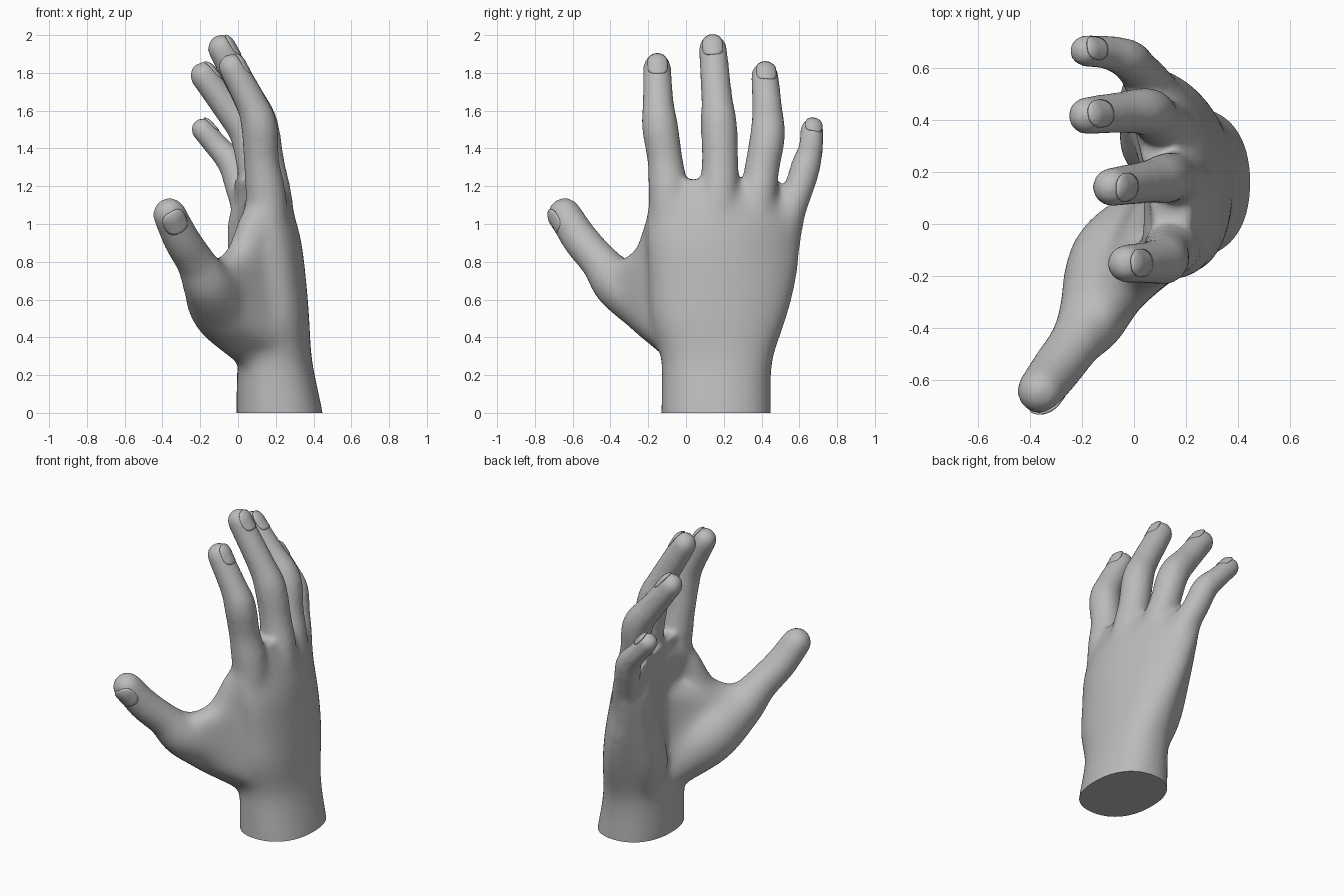
import bpy, bmesh, math
from mathutils import Vector

if "Cube" in bpy.data.objects:
    bpy.data.objects.remove(bpy.data.objects["Cube"])

skin = bpy.data.materials.new("clay grey")
skin.diffuse_color = (0.5, 0.5, 0.5, 1)
skin.use_nodes = True
skin.node_tree.nodes["Principled BSDF"].inputs["Base Color"].default_value = skin.diffuse_color


def new_object(name, bm):
    bmesh.ops.recalc_face_normals(bm, faces=bm.faces[:])
    me = bpy.data.meshes.new(name)
    bm.to_mesh(me)
    bm.free()
    me.materials.append(skin)
    ob = bpy.data.objects.new(name, me)
    bpy.context.collection.objects.link(ob)
    return ob


def loft(bm, rings):
    """Skin a list of equal-length point rings and cap both ends."""
    vs = [[bm.verts.new(p) for p in r] for r in rings]
    n = len(vs[0])
    for a, b in zip(vs, vs[1:]):
        for i in range(n):
            bm.faces.new((a[i], a[(i + 1) % n], b[(i + 1) % n], b[i]))
    bm.faces.new(vs[0])
    bm.faces.new(vs[-1][::-1])


def spline(pts, steps=6):
    """Catmull-Rom through tuples of any size."""
    P = [Vector(p) for p in pts]
    P = [P[0] * 2 - P[1]] + P + [P[-1] * 2 - P[-2]]
    out = []
    for i in range(1, len(P) - 2):
        a, b, c, d = P[i - 1:i + 3]
        for k in range(steps):
            t = k / steps
            out.append(0.5 * (2 * b + (c - a) * t + (2 * a - 5 * b + 4 * c - d) * t * t
                              + (3 * b - a - 3 * c + d) * t ** 3))
    return out + [P[-2]]


def tube(bm, pts, sides=20):
    """Round-ended limb through (x, y, z, radius) points."""
    s = spline(pts)
    c = [Vector(p[:3]) for p in s]
    r = [p[3] for p in s]
    tan = [(c[min(i + 1, len(c) - 1)] - c[max(i - 1, 0)]).normalized() for i in range(len(c))]
    caps = [math.radians(a) for a in (8, 25, 45, 68)]
    prof = [(c[0] - tan[0] * r[0] * math.cos(a), tan[0], r[0] * math.sin(a)) for a in caps]
    prof += list(zip(c, tan, r))
    prof += [(c[-1] + tan[-1] * r[-1] * math.cos(a), tan[-1], r[-1] * math.sin(a))
             for a in reversed(caps)]
    rings = []
    for o, d, q in prof:
        u = Vector((0.3, 1, 0.1)).cross(d).normalized()
        v = d.cross(u)
        rings.append([o + (u * math.cos(t) + v * math.sin(t)) * q
                      for t in (2 * math.pi * i / sides for i in range(sides))])
    loft(bm, rings)


def fan(bm, a0, a1, b0, b1, count=9):
    """Sheet of tubes filling the flesh between two lines."""
    for k in range(count):
        t = k / (count - 1)
        tube(bm, [Vector(a0).lerp(Vector(a1), t), Vector(b0).lerp(Vector(b1), t)])


# digits run from inside the palm to the centre of the tip: x, y, z, radius
digits = {
    "index": [(.18, -.09, .85, .10), (.15, -.09, 1.13, .109), (.125, -.11, 1.33, .094),
              (.112, -.138, 1.52, .096), (.07, -.147, 1.64, .083), (-.03, -.153, 1.83, .074)],
    "middle": [(.22, .14, .85, .10), (.185, .17, 1.1, .110), (.15, .18, 1.32, .097),
               (.115, .174, 1.53, .096), (.055, .163, 1.67, .083), (-.087, .142, 1.929, .075)],
    "ring": [(.17, .34, .85, .10), (.13, .375, 1.1, .102), (.09, .4, 1.28, .093),
             (.05, .432, 1.47, .093), (-.05, .43, 1.61, .08), (-.182, .417, 1.786, .073)],
    "little": [(.10, .47, .85, .10), (.06, .54, 1.05, .094), (.015, .595, 1.18, .081),
               (-.025, .635, 1.31, .078), (-.1, .66, 1.4, .066), (-.187, .667, 1.5, .062)],
    "thumb": [(.09, .02, .38, .155), (-.07, -.14, .55, .182), (-.155, -.345, .675, .142),
              (-.225, -.455, .8, .105), (-.3, -.56, .92, .097), (-.362, -.642, 1.05, .089)],
}

bm = bmesh.new()
for pts in digits.values():
    tube(bm, pts)

# flesh between thumb and palm: back web, then ball of the thumb
fan(bm, (-.03, -.16, .53, .15), (-.13, -.35, .71, .085),
    (.2, -.05, .4, .11), (.13, -.1, .87, .09))
fan(bm, (-.07, -.13, .54, .16), (-.1, -.3, .7, .09),
    (.13, .1, .4, .11), (.13, .1, .85, .10))
tube(bm, [(-.1, -.32, .73, .08), (.01, -.2, .81, .09), (.09, -.125, 1.0, .095)])
# heel of the palm on the outer side, blended towards the middle
heel = [(.18, .25, .22, .13), (.105, .31, .5, .16), (.075, .41, .75, .135), (.04, .49, 1.0, .105)]
tube(bm, heel)
fan(bm, heel[1], heel[3], (.16, .18, .45, .12), (.14, .2, 1.0, .10))
# pads under the finger roots
tube(bm, [(.13, -.09, 1.07, .10), (.13, .12, 1.09, .10), (.1, .32, 1.06, .10),
          (.04, .49, 1.0, .095)])

# wrist and palm: z, centre x, centre y, half width, half depth, arch, slope
sections = [(-.12, .23, .16, .29, .235, 0, 0), (0, .22, .16, .293, .23, 0, 0),
            (.15, .205, .16, .29, .213, 0, 0), (.3, .195, .165, .3, .195, 0, 0),
            (.5, .205, .175, .36, .172, .02, .02), (.7, .205, .195, .392, .153, .05, .04),
            (.9, .19, .2, .412, .14, .07, .06), (1.05, .165, .205, .415, .125, .08, .06),
            (1.235, .13, .16, .33, .08, .07, .06)]
rings = []
for z, cx, cy, hy, hx, arch, slope in spline(sections, 4):
    ring = []
    for i in range(40):
        a = 2 * math.pi * i / 40
        c, s = math.cos(a), math.sin(a)
        t = math.copysign(abs(c) ** 0.88, c)
        d = math.copysign(abs(s) ** 0.88, s)
        ring.append((cx + hx * d - arch * t * t - slope * t, cy + hy * t, z))
    rings.append(ring)
loft(bm, rings)
hand = new_object("hand", bm)

# fuse everything into one soft skin, softest over the palm
bpy.context.view_layer.objects.active = hand
hand.select_set(True)
m = hand.modifiers.new("fuse", 'REMESH')
m.mode = 'VOXEL'
m.voxel_size = 0.016
bpy.ops.object.modifier_apply(modifier="fuse")
palm = hand.vertex_groups.new(name="palm")
for v in hand.data.vertices:
    x, y, z = v.co
    w = min(1, max(0, (1.22 - z) / .2)) * min(1, max(0, (y + .48) / .15))
    palm.add([v.index], w, 'REPLACE')
for name, group, count in (("soften", "", 9), ("soften_palm", "palm", 60)):
    m = hand.modifiers.new(name, 'SMOOTH')
    m.factor = 0.5
    m.iterations = count
    m.vertex_group = group
    bpy.ops.object.modifier_apply(modifier=name)

# flat cut at the wrist
bm = bmesh.new()
bm.from_mesh(hand.data)
cut = bmesh.ops.bisect_plane(bm, geom=bm.verts[:] + bm.edges[:] + bm.faces[:],
                             plane_co=(0, 0, 0), plane_no=(0, 0, 1), clear_inner=True)
rim = [e for e in cut["geom_cut"] if isinstance(e, bmesh.types.BMEdge)]
bmesh.ops.contextual_create(bm, geom=rim)
bm.to_mesh(hand.data)
bm.free()
bpy.ops.object.shade_smooth_by_angle(angle=math.radians(50))


def nail(name, pts, facing, half_len):
    """Thin curved plate hugging the outer side of a fingertip."""
    tip, r = Vector(pts[-1][:3]), pts[-1][3]
    d = (tip - Vector(pts[-2][:3])).normalized()
    n = Vector(facing)
    n = (n - d * n.dot(d)).normalized()
    s = d.cross(n)
    bm = bmesh.new()
    rings, count = [], 28
    for k in (1, .8, .5, .15):
        ring = []
        for i in range(count):
            t = 2 * math.pi * i / count
            c, q = math.cos(t), math.sin(t)
            a = 0.8 * k * math.copysign(abs(c) ** 0.7, c)
            h = k * math.copysign(abs(q) ** 0.7, q) * half_len - .15 * r
            R = math.sqrt(r * r - max(h, 0) ** 2) - .001
            ring.append(tip + (n * math.cos(a) + s * math.sin(a)) * R + d * h)
        rings.append(ring)
    vs = [[bm.verts.new(p) for p in g] for g in rings]
    for a, b in zip(vs, vs[1:]):
        for i in range(count):
            j = (i + 1) % count
            bm.faces.new((a[i], a[j], b[j], b[i]))
    bm.faces.new(vs[-1])
    ob = new_object(name, bm)
    m = ob.modifiers.new("thickness", 'SOLIDIFY')
    m.thickness = 0.008
    m.offset = 0
    bpy.ops.object.select_all(action='DESELECT')
    ob.select_set(True)
    bpy.context.view_layer.objects.active = ob
    bpy.ops.object.shade_smooth_by_angle(angle=math.radians(40))


facings = {"index": (1, .05, 0), "middle": (1, 0, 0), "ring": (1, .15, 0),
           "little": (1, .15, 0), "thumb": (.08, -1, .1)}
for key, facing in facings.items():
    nail(key + "_nail", digits[key], facing, 0.05 if key == "little" else 0.065)
